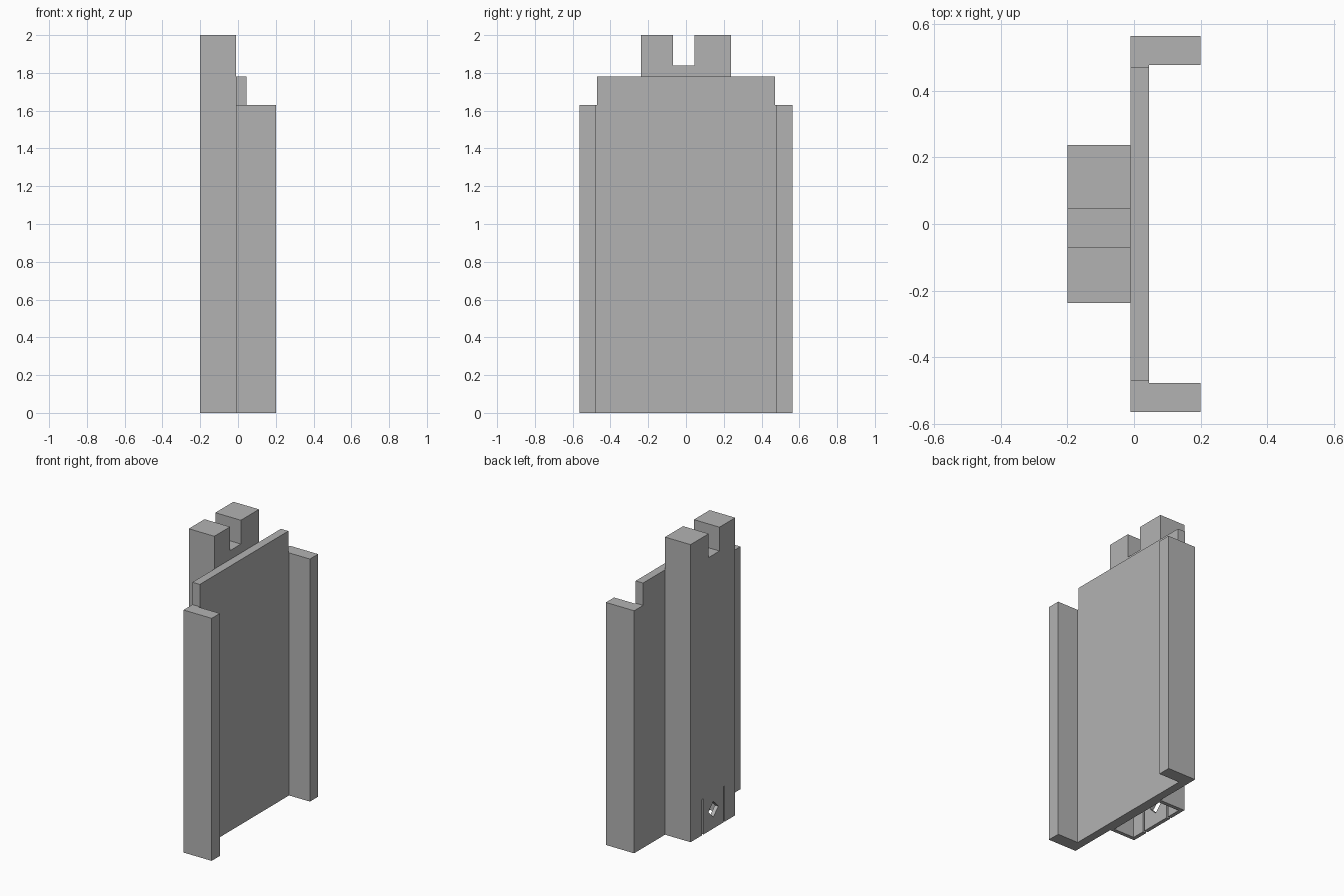
import bpy, bmesh
from mathutils import Vector

if "Cube" in bpy.data.objects:
    bpy.data.objects.remove(bpy.data.objects["Cube"], do_unlink=True)

grey = bpy.data.materials.new("plain grey")
grey.use_nodes = True
GREY = (0.45, 0.45, 0.45, 1)
grey.diffuse_color = GREY
grey.node_tree.nodes["Principled BSDF"].inputs["Base Color"].default_value = GREY


def prism(name, points, direction):
    """Extrude a closed planar outline into a solid."""
    bm = bmesh.new()
    face = bm.faces.new([bm.verts.new(p) for p in points])
    result = bmesh.ops.extrude_face_region(bm, geom=[face], use_keep_orig=True)
    moved = [v for v in result["geom"] if isinstance(v, bmesh.types.BMVert)]
    bmesh.ops.translate(bm, verts=moved, vec=Vector(direction))
    bmesh.ops.recalc_face_normals(bm, faces=bm.faces)
    mesh = bpy.data.meshes.new(name)
    bm.to_mesh(mesh)
    bm.free()
    mesh.materials.append(grey)
    obj = bpy.data.objects.new(name, mesh)
    bpy.context.collection.objects.link(obj)
    return obj


def box(name, x, y, z):
    outline = [(x[0], y[0], z[0]), (x[1], y[0], z[0]),
               (x[1], y[1], z[0]), (x[0], y[1], z[0])]
    return prism(name, outline, (0, 0, z[1] - z[0]))


def cut(target, cutter):
    """Subtract the cutter, then discard it."""
    cutter.hide_render = True
    mod = target.modifiers.new("cut", 'BOOLEAN')
    mod.operation = 'DIFFERENCE'
    mod.solver = 'EXACT'
    mod.object = cutter
    bpy.context.view_layer.objects.active = target
    bpy.ops.object.modifier_apply(modifier=mod.name)
    bpy.data.objects.remove(cutter, do_unlink=True)


BACK, SEAM, FRONT, RAIL = -0.2, -0.01, 0.045, 0.2

# Flat panel
box("panel", (SEAM, FRONT), (-0.47, 0.47), (0, 1.78))

# Side rails, stepped around the panel edge
for side, name in ((-1, "front_rail"), (1, "back_rail")):
    outline = [(SEAM, 0.47), (FRONT, 0.47), (FRONT, 0.478),
               (RAIL, 0.478), (RAIL, 0.565), (SEAM, 0.565)]
    prism(name, [(x, y * side, 0) for x, y in outline], (0, 0, 1.63))

# Spine with a notched top
top = [(-0.237, 0), (0.237, 0), (0.237, 2), (0.045, 2),
       (0.045, 1.84), (-0.07, 1.84), (-0.07, 2), (-0.237, 2)]
spine = prism("spine", [(BACK, y, z) for y, z in top], (SEAM - BACK, 0, 0))

# Hollow inside, open at the bottom
cut(spine, box("cavity", (BACK + 0.025, SEAM - 0.012), (-0.212, 0.212), (-0.1, 1.75)))

# Clip tab: two slits and a diamond hole
for y in (-0.117, 0.107):
    cut(spine, box("slit", (BACK - 0.05, BACK + 0.05), (y - 0.007, y + 0.007), (-0.1, 0.24)))
cy, cz, r = -0.005, 0.13, 0.052
diamond = [(cy - r, cz), (cy, cz - r), (cy + r, cz), (cy, cz + r)]
cut(spine, prism("diamond", [(BACK - 0.05, y, z) for y, z in diamond], (0.1, 0, 0)))
